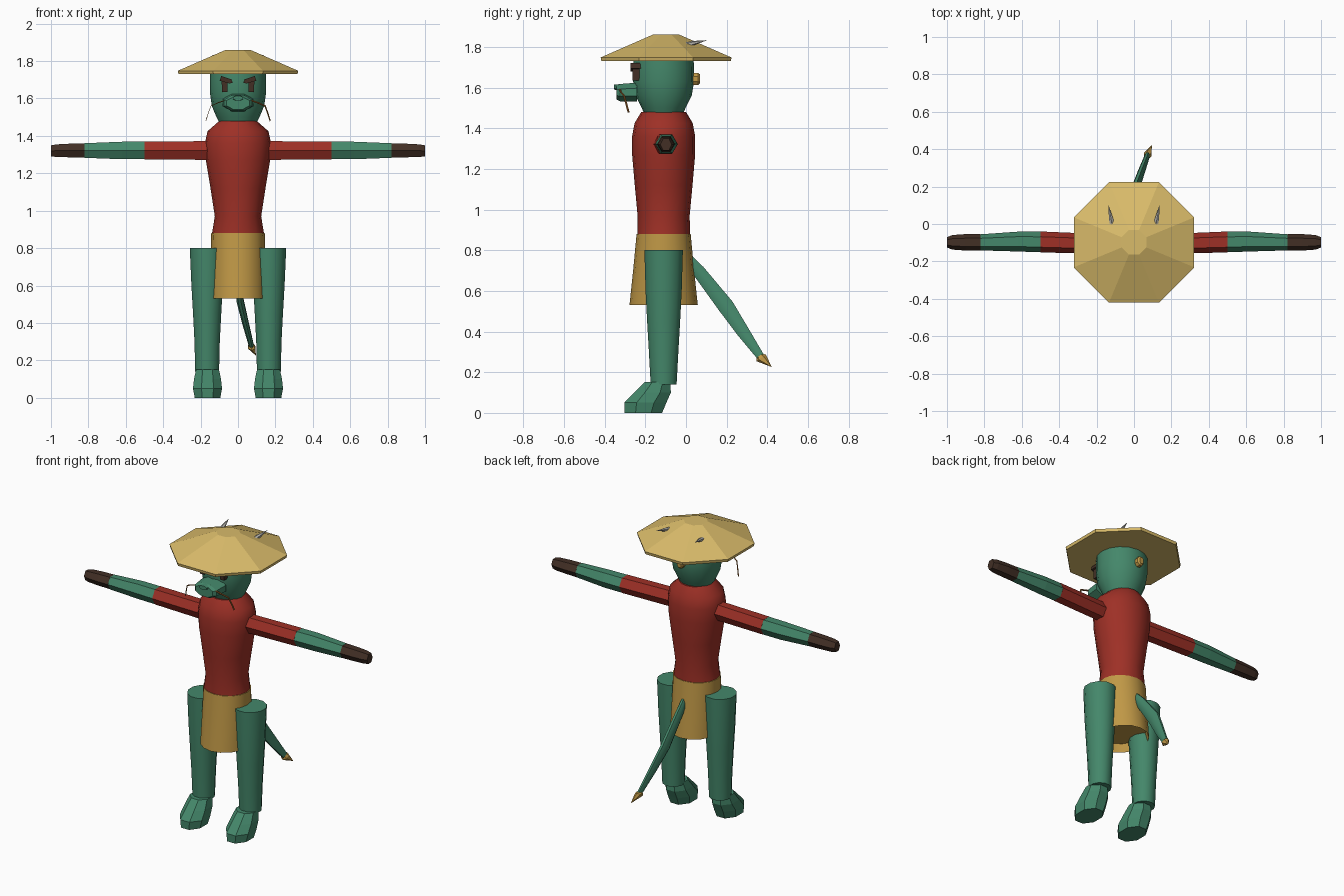
import bpy, bmesh, math
from mathutils import Vector

if "Cube" in bpy.data.objects:
    bpy.data.objects.remove(bpy.data.objects["Cube"], do_unlink=True)


def material(name, *rgb):
    lin = [(c / 255 / 12.92) if c < 11 else ((c / 255 + 0.055) / 1.055) ** 2.4 for c in rgb]
    m = bpy.data.materials.new(name)
    m.use_nodes = True
    m.diffuse_color = (*lin, 1)
    m.node_tree.nodes["Principled BSDF"].inputs["Base Color"].default_value = (*lin, 1)
    return m


GREEN = material("green skin", 68, 135, 106)
RED = material("red cloth", 158, 48, 38)
STRAW = material("straw", 217, 187, 106)
OCHRE = material("ochre cloth", 192, 152, 70)
DARK = material("dark brown", 66, 47, 37)
GREY = material("horn grey", 180, 178, 172)
AMBER = material("amber", 160, 102, 45)

X, Y, Z = Vector((1, 0, 0)), Vector((0, 1, 0)), Vector((0, 0, 1))
CY = -0.11  # depth of the body axis


def finish(name, bm, mat, smooth=False):
    bmesh.ops.recalc_face_normals(bm, faces=bm.faces)
    me = bpy.data.meshes.new(name)
    bm.to_mesh(me)
    bm.free()
    ob = bpy.data.objects.new(name, me)
    bpy.context.collection.objects.link(ob)
    me.materials.append(mat)
    if smooth:
        bpy.ops.object.select_all(action='DESELECT')
        ob.select_set(True)
        bpy.context.view_layer.objects.active = ob
        bpy.ops.object.shade_smooth_by_angle(angle=math.radians(40))
    return ob


def loft(name, rings, n, mat, u=X, v=Y, smooth=False, turn=0.5):
    """Skin elliptical rings (centre, radius u, radius v) and cap both ends."""
    bm = bmesh.new()
    loops = []
    for c, ru, rv in rings:
        angles = [2 * math.pi * (i + turn) / n for i in range(n)]
        loops.append([bm.verts.new(Vector(c) + u * ru * math.cos(a) + v * rv * math.sin(a))
                      for a in angles])
    for a, b in zip(loops, loops[1:]):
        for i in range(n):
            j = (i + 1) % n
            bm.faces.new((a[i], a[j], b[j], b[i]))
    bm.faces.new(loops[0][::-1])
    bm.faces.new(loops[-1])
    return finish(name, bm, mat, smooth)


def upright(name, profile, n, mat, x=0, smooth=True, turn=0.5):
    """Loft from (height, radius x, radius y) rows around the body axis."""
    return loft(name, [((x, CY, z), rx, ry) for z, rx, ry in profile], n, mat,
                smooth=smooth, turn=turn)


def plate(name, outline, y, depth, mat):
    """Extrude an (x, z) outline along y."""
    bm = bmesh.new()
    face = bm.faces.new([bm.verts.new((px, y, pz)) for px, pz in outline])
    new = bmesh.ops.extrude_face_region(bm, geom=[face])["geom"]
    bmesh.ops.translate(bm, vec=(0, depth, 0),
                        verts=[e for e in new if isinstance(e, bmesh.types.BMVert)])
    return finish(name, bm, mat)


# Torso, kilt with recessed underside, head
upright("torso", [(0.86, .142, .13), (0.97, .124, .128), (1.12, .147, .142), (1.27, .172, .155),
                  (1.36, .177, .155), (1.425, .163, .143), (1.48, .10, .11)], 16, RED, turn=0)
upright("kilt", [(0.58, .135, .15), (0.53, .15, .168), (0.70, .147, .15), (0.88, .143, .133)],
        16, OCHRE, turn=0)
upright("head", [(1.46, .095, .09), (1.50, .115, .108), (1.56, .14, .138), (1.63, .15, .15),
                 (1.70, .151, .15), (1.76, .148, .145)], 16, GREEN, turn=0)

# Octagonal straw hat; the radii reach the corners
k = 1 / math.cos(math.pi / 8)
loft("hat", [((0, -0.098, z), r * k, r * k) for z, r in
             ((1.73, .318), (1.748, .322), (1.86, .066))], 8, STRAW)

# Muzzle, nose and hair bead
loft("muzzle", [((0, -0.24, 1.578), .09, .05), ((0, -0.325, 1.575), .082, .046),
                ((0, -0.342, 1.575), .066, .036)], 8, GREEN, X, Z)
loft("nose", [((0, -0.32, 1.602), .034, .017), ((0, -0.355, 1.602), .028, .013)],
     8, GREEN, X, Z)
loft("hair_bead", [((0, 0.02, 1.643), .024, .032), ((0, 0.06, 1.643), .024, .032),
                   ((0, 0.07, 1.643), .016, .022)], 8, OCHRE, X, Z)

# Tail with arrow tip
slant = Vector((0, .82, .57))
loft("tail", [((0, 0, .775), .014, .02), ((0, .06, .70), .019, .034), ((.01, .196, .525), .02, .043),
              ((.04, .28, .40), .018, .034), ((.073, .37, .272), .014, .02)],
     8, GREEN, X, slant, smooth=True)
loft("tail_tip", [((.07, .362, .282), .016, .018), ((.073, .37, .27), .022, .028),
                  ((.095, .42, .227), .001, .001)], 6, OCHRE, X, slant)

for side, s in (("left", 1), ("right", -1)):
    # Leg and foot
    upright(side + "_leg", [(.14, .066, .066), (.30, .07, .075), (.45, .078, .084),
                            (.60, .087, .092), (.80, .096, .098)], 12, GREEN, s * .165)
    loft(side + "_foot", [((s * .163, y, z), rx, ry) for y, z, rx, ry in
                          ((-.21, 0, .074, .10), (-.20, .05, .084, .112),
                           (-.165, .10, .078, .098), (-.14, .152, .066, .068))], 8, GREEN)

    # Hexagonal arm: sleeve, forearm, hand
    def arm(name, rows, mat):
        loft(side + name, [((s * x, y, z), ry, rz) for x, y, z, ry, rz in rows],
             6, mat, Y, Z, turn=0)

    arm("_sleeve", [(.12, -.108, 1.322, .052, .058), (.5, -.096, 1.322, .056, .055)], RED)
    arm("_forearm", [(.5, -.096, 1.322, .055, .054), (.62, -.094, 1.322, .053, .054),
                     (.82, -.098, 1.322, .043, .045)], GREEN)
    arm("_hand", [(.82, -.098, 1.322, .044, .044), (.90, -.098, 1.322, .044, .042),
                  (.97, -.098, 1.321, .039, .039), (1, -.098, 1.32, .028, .034)], DARK)

    # Horn through the hat
    loft(side + "_horn", [((s * .115, -.02, 1.805), .014, .014), ((s * .123, .03, 1.817), .013, .012),
                          ((s * .136, .10, 1.832), .001, .001)], 6, GREY, X, Z)

    # Brow and eye
    plate(side + "_brow", [(s * .028, 1.685), (s * .036, 1.703), (s * .09, 1.72), (s * .098, 1.695),
                           (s * .045, 1.68)], -.272, .05, DARK)
    plate(side + "_eye", [(s * .056, 1.635), (s * .058, 1.70), (s * .088, 1.70), (s * .085, 1.635)],
          -.262, .05, DARK)

    # Drooping whisker
    loft(side + "_whisker", [((s * x, y, z), .005, .005) for x, y, z in
                             ((.07, -.325, 1.59), (.105, -.32, 1.578), (.145, -.305, 1.56),
                              (.158, -.295, 1.525), (.172, -.283, 1.48))],
         6, AMBER, Vector((.6, 0, .8)), Y)
